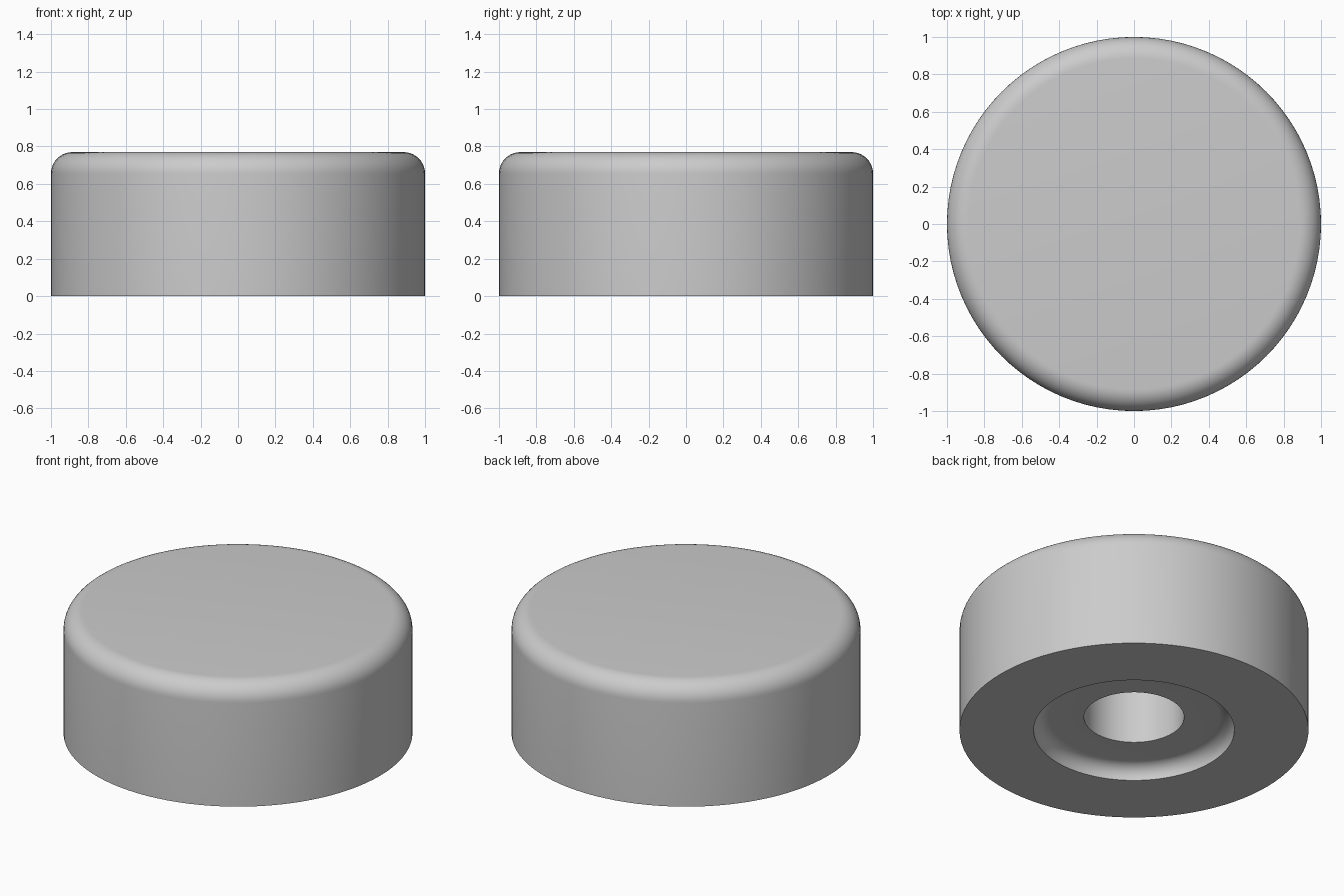
import bpy
import bmesh
from math import cos, sin, pi, radians
from mathutils import Vector

cube = bpy.data.objects.get("Cube")
if cube:
    bpy.data.objects.remove(cube, do_unlink=True)

HEIGHT = 0.77
FILLET = 0.115
RECESS_R, RECESS_DEPTH = 0.575, 0.086
HOLE_R, HOLE_TOP = 0.287, 0.55


def arc(cx, cz, r, start, end, steps=10):
    """Points of a circular arc in the x-z plane, angles in degrees."""
    angles = [radians(start + (end - start) * i / steps) for i in range(steps + 1)]
    return [(cx + r * cos(a), cz + r * sin(a)) for a in angles]


def lathe(name, profile, material, segments=96):
    """Revolve an (r, z) profile around the z axis."""
    bm = bmesh.new()
    verts = [bm.verts.new((r, 0, z)) for r, z in profile]
    edges = [bm.edges.new(pair) for pair in zip(verts, verts[1:])]
    bmesh.ops.spin(bm, geom=verts + edges, cent=(0, 0, 0), axis=Vector((0, 0, 1)),
                   angle=2 * pi, steps=segments, use_duplicate=False)
    bmesh.ops.remove_doubles(bm, verts=bm.verts, dist=0.0001)
    bmesh.ops.recalc_face_normals(bm, faces=bm.faces)
    mesh = bpy.data.meshes.new(name)
    bm.to_mesh(mesh)
    bm.free()
    mesh.materials.append(material)
    obj = bpy.data.objects.new(name, mesh)
    bpy.context.collection.objects.link(obj)
    bpy.ops.object.select_all(action="DESELECT")
    obj.select_set(True)
    bpy.context.view_layer.objects.active = obj
    bpy.ops.object.shade_smooth_by_angle(angle=radians(30))
    return obj


# Light grey plastic
grey = bpy.data.materials.new("light_grey")
grey.use_nodes = True
grey.diffuse_color = (0.6, 0.6, 0.6, 1)
grey.node_tree.nodes["Principled BSDF"].inputs["Base Color"].default_value = (0.6, 0.6, 0.6, 1)

# Blind hole, rounded recess, flat underside, wall and rounded top rim
profile = [(0, HOLE_TOP), (HOLE_R, HOLE_TOP), (HOLE_R, RECESS_DEPTH)]
profile += arc(RECESS_R - RECESS_DEPTH, 0, RECESS_DEPTH, 90, 0)
profile += [(1, 0)]
profile += arc(1 - FILLET, HEIGHT - FILLET, FILLET, 0, 90)
profile += [(0, HEIGHT)]
lathe("round_foot", profile, grey)
